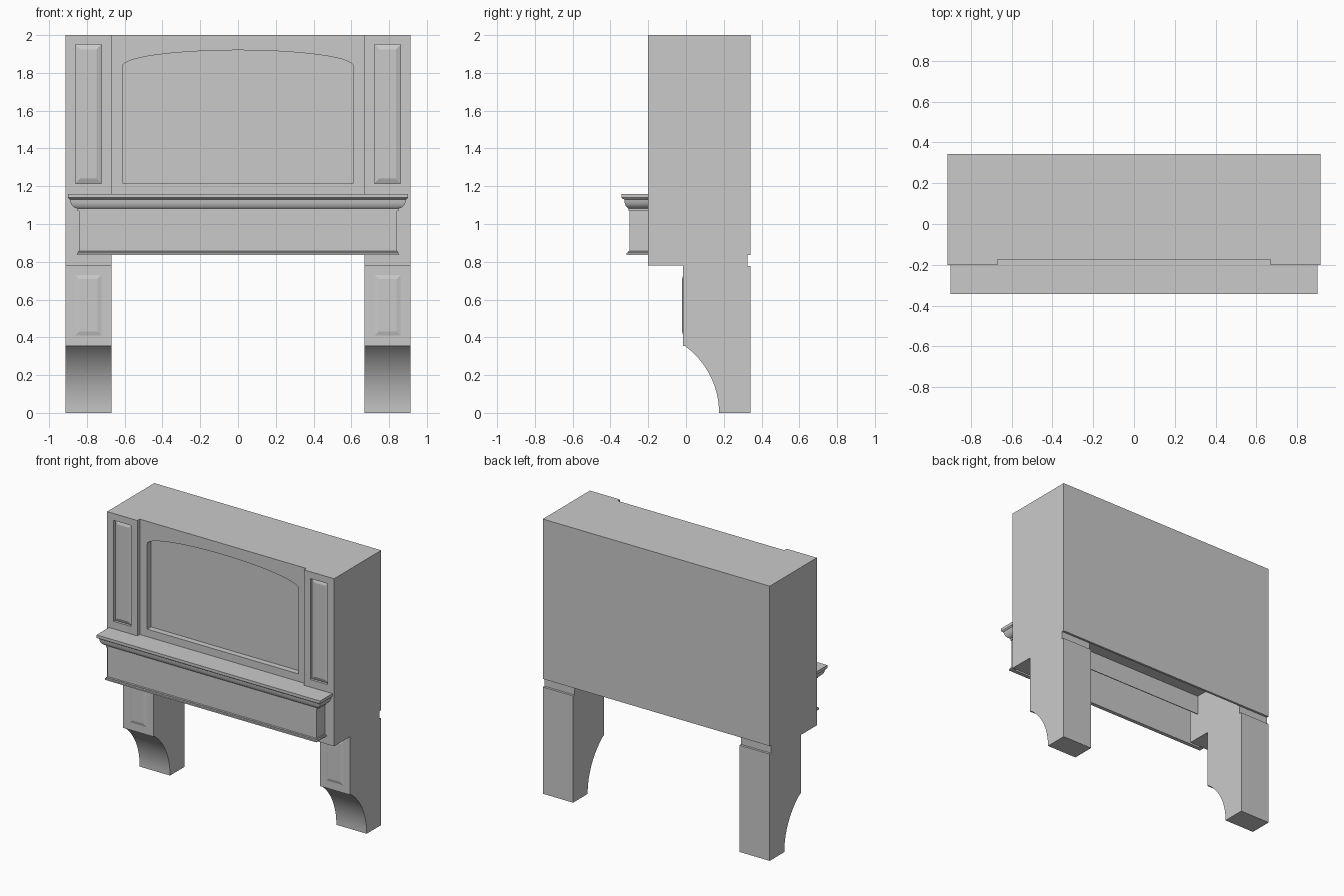
import bpy, bmesh, math

if "Cube" in bpy.data.objects:
    bpy.data.objects.remove(bpy.data.objects["Cube"])

grey = bpy.data.materials.new("warm_grey")
grey.diffuse_color = (0.59, 0.59, 0.59, 1)
grey.use_nodes = True
grey.node_tree.nodes["Principled BSDF"].inputs["Base Color"].default_value = grey.diffuse_color


def finish(bm, name, angle=30):
    bmesh.ops.recalc_face_normals(bm, faces=bm.faces)
    mesh = bpy.data.meshes.new(name)
    bm.to_mesh(mesh)
    bm.free()
    mesh.materials.append(grey)
    ob = bpy.data.objects.new(name, mesh)
    bpy.context.collection.objects.link(ob)
    bpy.ops.object.select_all(action='DESELECT')
    ob.select_set(True)
    bpy.context.view_layer.objects.active = ob
    bpy.ops.object.shade_smooth_by_angle(angle=math.radians(angle))
    return ob


def bridge(bm, a, b, closed=True):
    n = len(a)
    for i in range(n if closed else n - 1):
        j = (i + 1) % n
        bm.faces.new((a[i], a[j], b[j], b[i]))


def loft(name, loops, closed=True):
    """Capped skin through loops of equal point count."""
    bm = bmesh.new()
    rings = [[bm.verts.new(p) for p in loop] for loop in loops]
    for a, b in zip(rings, rings[1:]):
        bridge(bm, a, b, closed)
    bm.faces.new(rings[0])
    bm.faces.new(rings[-1])
    return finish(bm, name)


def box(name, x0, x1, y0, y1, z0, z1):
    return loft(name, [[(x0, y0, z), (x1, y0, z), (x1, y1, z), (x0, y1, z)]
                       for z in (z0, z1)])


def panel(bm, face, half, z0, z1, steps):
    """Replace a front face by a frame and a panel; steps are (inset, y shift)."""
    c = face.calc_center_median()
    ring = list(face.verts)
    corners = [(1 if v.co.x > c.x else -1, v.co.z > c.z) for v in ring]
    bm.faces.remove(face)
    for inset, dy in steps:
        new = [bm.verts.new((c.x + sx * (half - inset), c.y + dy,
                             z1 - inset if top else z0 + inset))
               for sx, top in corners]
        bridge(bm, ring, new)
        ring = new
    bm.faces.new(ring)


# Side columns with curved feet, panels and a notch at the back
BACK = 0.342
R = 0.4375
arc_end = math.asin(0.355 / R)
foot = [(0.175 - R + R * math.cos(arc_end * i / 16),
         R * math.sin(arc_end * i / 16)) for i in range(17)]
side = [(BACK, 0)] + foot + [
    (-0.015, 0.355), (-0.015, 0.78), (-0.2, 0.78), (-0.2, 2), (BACK, 2),
    (BACK, 0.836), (0.325, 0.836), (0.325, 0.777), (BACK, 0.777)]
for s, tag in ((-1, "left"), (1, "right")):
    bm = bmesh.new()
    inner = [bm.verts.new((s * 0.67, y, z)) for y, z in side]
    outer = [bm.verts.new((s * 0.914, y, z)) for y, z in side]
    bridge(bm, inner, outer)
    bm.faces.new(inner)
    bm.faces.new(outer)
    fronts = [f for f in bm.faces if len(f.verts) == 4 and
              max(v.co.y for v in f.verts) - min(v.co.y for v in f.verts) < 1e-5
              and f.verts[0].co.y < -0.01]
    for f in fronts:
        if f.verts[0].co.y < -0.1:
            panel(bm, f, 0.069, 1.215, 1.95,
                  ((0, 0), (0, 0.018), (0.025, 0.008)))
        else:
            panel(bm, f, 0.069, 0.41, 0.73, ((0, 0), (0.022, -0.006)))
    finish(bm, tag + "_column", 12)


# Central hood with an arched recess
N = 33
angles = [math.pi * i / N for i in range(N + 1)]
arch = [(-0.61, 1.215), (0.61, 1.215)] + [
    (0.61 * math.cos(a), 1.836 + 0.084 * math.sin(a)) for a in angles]
rim = [(-0.67, 1.11), (0.67, 1.11)] + [(0.67 * math.cos(a), 2) for a in angles]
loft("hood_body", [[(x, y, z) for x, z in pts] for pts, y in
                   ((rim, BACK), (rim, -0.173), (arch, -0.173), (arch, -0.13))])

# Walls around the open underside
box("hood_back_wall", -0.67, 0.67, 0.325, BACK, 0.836, 1.11)
box("hood_front_wall", -0.67, 0.67, -0.126, -0.12, 0.97, 1.12)

# Mantel shell, hollow and open behind: (half width, front y, z)
mantel = [(0.828, -0.288, 1.13), (0.828, -0.288, 0.836),
          (0.852, -0.316, 0.836), (0.852, -0.316, 0.846), (0.846, -0.308, 0.849),
          (0.846, -0.308, 0.854), (0.841, -0.300, 0.857), (0.841, -0.300, 1.068),
          (0.849, -0.304, 1.069), (0.849, -0.304, 1.082), (0.866, -0.312, 1.087),
          (0.878, -0.320, 1.098), (0.886, -0.325, 1.112), (0.890, -0.327, 1.130),
          (0.896, -0.336, 1.134), (0.900, -0.342, 1.139), (0.900, -0.342, 1.160)]
loft("mantel_shelf", [[(-x, -0.2, z), (-x, y, z), (x, y, z), (x, -0.2, z)]
                      for x, y, z in mantel], closed=False)
# Shelf top reaching back to the hood face
box("mantel_back_fill", -0.67, 0.67, -0.2, -0.17, 1.13, 1.16)
